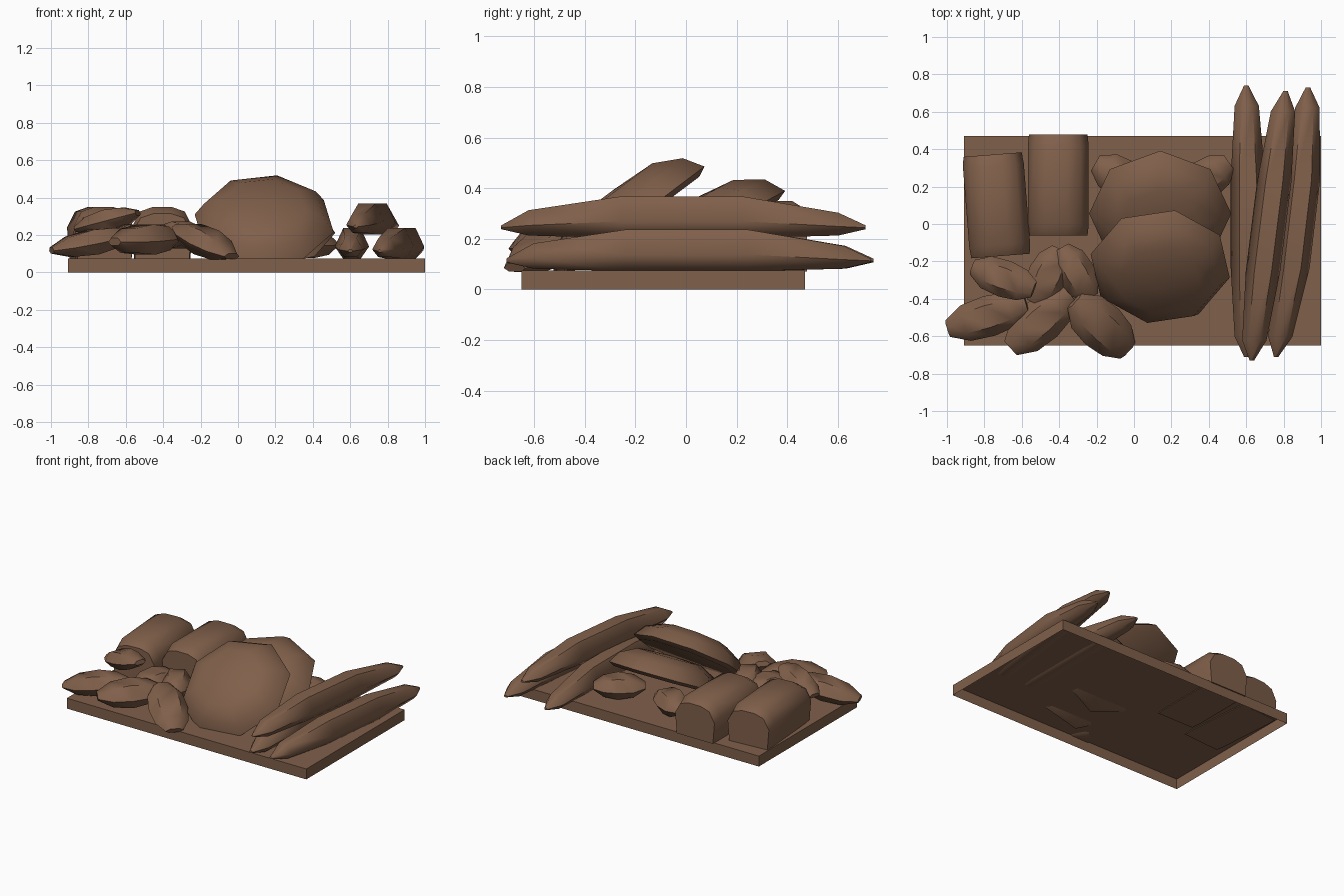
import bpy, math
from mathutils import Matrix, Vector

if "Cube" in bpy.data.objects:
    bpy.data.objects.remove(bpy.data.objects["Cube"])

crust = bpy.data.materials.new("crust_brown")
crust.diffuse_color = (0.215, 0.115, 0.068, 1)
crust.use_nodes = True
crust.node_tree.nodes["Principled BSDF"].inputs["Base Color"].default_value = crust.diffuse_color


def add_mesh(name, verts, faces, angle=45):
    me = bpy.data.meshes.new(name)
    me.from_pydata([tuple(v) for v in verts], [], faces)
    me.materials.append(crust)
    for p in me.polygons:
        p.use_smooth = True
    me.set_sharp_from_angle(angle=math.radians(angle))
    ob = bpy.data.objects.new(name, me)
    bpy.context.collection.objects.link(ob)
    return ob


def loft(name, rings, matrix=Matrix(), angle=45):
    """Skin equal rings (counter-clockwise seen from the end) and cap both ends."""
    n = len(rings[0])
    verts = [matrix @ Vector(v) for r in rings for v in r]
    faces = []
    for i in range(len(rings) - 1):
        for j in range(n):
            k = (j + 1) % n
            faces.append((i * n + j, i * n + k, (i + 1) * n + k, (i + 1) * n + j))
    faces.append(tuple(range(n - 1, -1, -1)))
    faces.append(tuple(range((len(rings) - 1) * n, len(rings) * n)))
    return add_mesh(name, verts, faces, angle)


def place(loc, yaw=0, pitch=0, roll=0):
    return (Matrix.Translation(loc) @ Matrix.Rotation(math.radians(yaw), 4, 'Z')
            @ Matrix.Rotation(math.radians(-pitch), 4, 'Y')
            @ Matrix.Rotation(math.radians(roll), 4, 'X'))


# Tray: shallow box, open underneath
x0, x1, y0, y1, h = -0.91, 1.0, -0.65, 0.47, 0.075
corners = [(x0, y0), (x1, y0), (x1, y1), (x0, y1)]
add_mesh("tray", [(x, y, z) for z in (0, h) for x, y in corners],
         [(4, 5, 6, 7)] + [(i, (i + 1) % 4, (i + 1) % 4 + 4, i + 4) for i in range(4)], 30)

# Round loaves: eight-sided flat domes leaning back
profile = [(0.34, -0.02), (0.38, 0.0), (0.33, 0.078), (0.22, 0.134), (0.03, 0.143)]


def round_loaf(name, loc, tilt, turn):
    rings = [[(r * math.cos(math.radians(turn + 45 * i)),
               r * math.sin(math.radians(turn + 45 * i)), z) for i in range(8)]
             for r, z in profile]
    loft(name, rings, place(loc, roll=tilt))


round_loaf("round_loaf_front", (0.14, -0.224, 0.262), 37, 78)
round_loaf("round_loaf_back", (0.14, 0.056, 0.211), 28, 90)

# Baguettes: six-sided section swept along y with pointed tips
hexa = [(0.5, 0.0), (1.0, 0.4), (0.5, 1.0), (-0.5, 1.0), (-1.0, 0.4), (-0.5, 0.0)]
stations = [(-1.0, 0.012, 0.035, 0.05), (-0.85, 0.065, 0.01, 0.11),
            (-0.34, 0.092, 0.0, 0.165), (0.32, 0.092, 0.0, 0.165),
            (0.85, 0.065, 0.01, 0.10), (1.0, 0.012, 0.035, 0.05)]


def baguette(name, start, end, bow, z):
    (xa, ya), (xb, yb) = start, end
    rings = []
    for t, w, lo, hi in stations:
        f = (t + 1) / 2
        cx = xa + (xb - xa) * f + bow * (1 - t * t)
        cy = ya + (yb - ya) * f
        rings.append([(cx - u * w, cy, z + lo + (hi - lo) * v) for u, v in hexa])
    loft(name, rings, angle=60)


baguette("baguette_left", (0.60, -0.71), (0.60, 0.74), 0.01, 0.072)
baguette("baguette_right", (0.76, -0.71), (0.93, 0.73), 0.035, 0.072)
baguette("baguette_top", (0.63, -0.73), (0.81, 0.71), 0.0, 0.203)

# Tin loaves: domed box section along y, softened ends
section = [(0.15, 0.0), (0.163, 0.17), (0.12, 0.255), (0.05, 0.28),
           (-0.05, 0.28), (-0.12, 0.255), (-0.163, 0.17), (-0.15, 0.0)]


def tin_loaf(name, loc, length, yaw):
    rings = []
    for y, s in ((-length, 0.87), (-length + 0.06, 1), (length - 0.06, 1), (length, 0.87)):
        rings.append([(-x * (0.96 if s < 1 else 1), y, z * s) for x, z in section])
    loft(name, rings, place(loc, yaw), 50)


tin_loaf("tin_loaf_left", (-0.735, 0.10, 0.07), 0.272, 4.5)
tin_loaf("tin_loaf_right", (-0.405, 0.208, 0.07), 0.27, 0)

# Small rolls: stubby faceted spindles; location, half sizes, yaw, pitch
rolls = [
    ((-0.785, -0.495, 0.16), (0.225, 0.11, 0.075), 17, 11),
    ((-0.50, -0.52, 0.175), (0.215, 0.12, 0.09), 42, 3),
    ((-0.175, -0.545, 0.165), (0.21, 0.13, 0.075), -43, -22),
    ((-0.70, -0.29, 0.275), (0.18, 0.10, 0.065), -20, 14),
    ((-0.46, -0.28, 0.185), (0.16, 0.11, 0.08), 65, 0),
    ((-0.31, -0.26, 0.20), (0.155, 0.10, 0.08), -60, 0),
    ((0.37, 0.23, 0.15), (0.17, 0.11, 0.08), 35, 0),
    ((-0.06, 0.24, 0.15), (0.17, 0.11, 0.08), -30, 0),
]
lumps = [(-1, 0.42, 0.25), (-0.55, 0.9, 0.8), (0.05, 1, 1), (0.6, 0.86, 0.78), (1, 0.45, 0.25)]
belly = [(0.6, -0.9), (1, -0.1), (0.55, 0.9), (-0.55, 0.9), (-1, -0.1), (-0.6, -0.9)]
for i, (loc, (L, W, H), yaw, pitch) in enumerate(rolls):
    rings = [[(t * L, u * W * a, v * H * b) for u, v in belly] for t, a, b in lumps]
    loft(f"roll_{i + 1}", rings, place(loc, yaw, pitch), 50)
